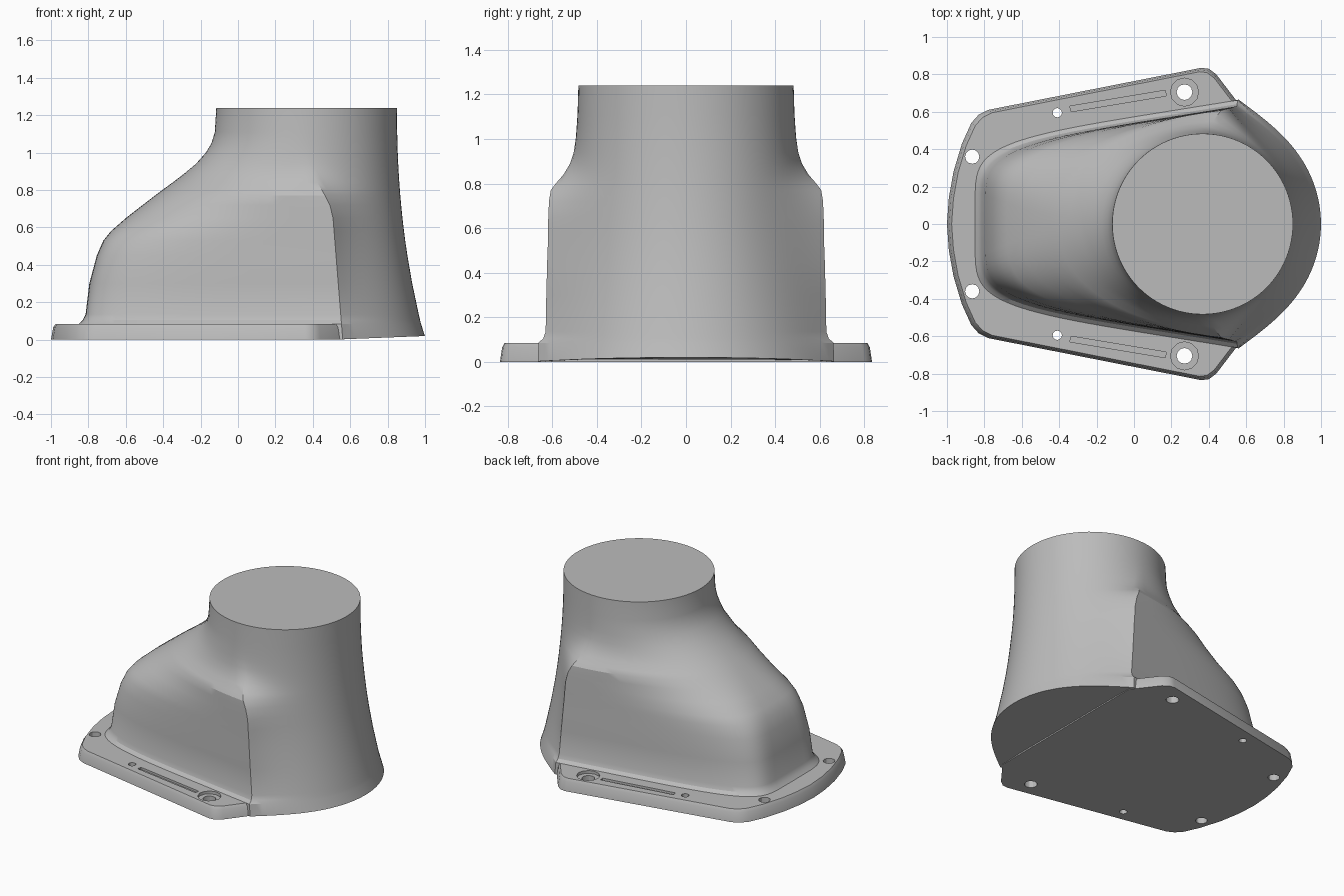
import bpy, bmesh, math
from mathutils import Vector

cube = bpy.data.objects.get("Cube")
if cube:
    bpy.data.objects.remove(cube, do_unlink=True)

grey = bpy.data.materials.new("plain grey")
grey.use_nodes = True
colour = (0.5, 0.5, 0.5, 1)
grey.diffuse_color = colour
grey.node_tree.nodes["Principled BSDF"].inputs["Base Color"].default_value = colour


def add_object(name, bm):
    bmesh.ops.recalc_face_normals(bm, faces=bm.faces[:])
    mesh = bpy.data.meshes.new(name)
    bm.to_mesh(mesh)
    bm.free()
    mesh.materials.append(grey)
    obj = bpy.data.objects.new(name, mesh)
    bpy.context.collection.objects.link(obj)
    return obj


def loft(name, rings):
    """Skin a stack of equal rings and cap both ends."""
    bm = bmesh.new()
    loops = [[bm.verts.new(p) for p in ring] for ring in rings]
    for low, high in zip(loops, loops[1:]):
        for i in range(len(low)):
            bm.faces.new((low[i - 1], low[i], high[i], high[i - 1]))
    bm.faces.new(loops[0])
    bm.faces.new(loops[-1])
    return add_object(name, bm)


def smooth_object(obj, degrees):
    bpy.ops.object.select_all(action="DESELECT")
    obj.select_set(True)
    bpy.context.view_layer.objects.active = obj
    bpy.ops.object.shade_smooth_by_angle(angle=math.radians(degrees))


def ease(low, high, value):
    t = min(1, max(0, (value - low) / (high - low)))
    return t * t * (3 - 2 * t)


HEIGHT = 1.24
FLANGE_TOP = 0.085
NECK_X = 0.367
STEPS = 24


def body_ring(z, toe, width, power):
    """Tapered toe box with flat sides, flared into a round column behind."""
    rise = ease(0.66, 1.0, z)
    middle = (0.56 - 0.08 * z) * (1 - rise) + NECK_X * rise
    slope = 0.16 * (1 - rise)
    back = 0.85 + 0.15 * (1 - z / HEIGHT) ** 2.2
    fillet = 0.03 * min(1, max(0, 1 - (z - FLANGE_TOP) / 0.05)) ** 2
    half = []
    for i in range(STEPS):                          # toe centre to the side
        a = math.pi / 2 * i / STEPS
        reach = (middle - toe + fillet) * math.cos(a) ** (2 / power)
        y = (width + fillet - slope * reach) * math.sin(a) ** (2 / power)
        half.append((middle - reach, y))
    radius = back - NECK_X
    flare = width + fillet - math.sqrt(radius ** 2 - (middle - NECK_X) ** 2)
    start = math.asin((middle - NECK_X) / radius)
    for i in range(STEPS):                          # side to the heel centre
        a = start + (math.pi / 2 - start) * i / STEPS
        x = NECK_X + radius * math.sin(a)
        fade = (back - x) / (back - middle)
        half.append((x, radius * math.cos(a) + flare * fade ** 3))
    half.append((back, 0))
    return [(x, y, z) for x, y in half] + [(x, -y, z) for x, y in half[-2:0:-1]]


# Body: height, toe position, half width, squareness of the toe
sections = [
    (0.002, -0.82, 0.635, 6), (0.085, -0.82, 0.632, 6), (0.105, -0.82, 0.63, 6),
    (0.135, -0.815, 0.63, 6), (0.3, -0.795, 0.627, 5.5), (0.45, -0.755, 0.623, 5),
    (0.53, -0.72, 0.62, 4.5), (0.58, -0.68, 0.62, 4), (0.65, -0.6, 0.618, 3.2),
    (0.72, -0.51, 0.615, 2.7), (0.77, -0.445, 0.607, 2.4), (0.8, -0.405, 0.585, 2.3),
    (0.84, -0.35, 0.55, 2.15), (0.89, -0.285, 0.52, 2.1), (0.94, -0.225, 0.504, 2),
    (1.0, -0.172, 0.495, 2), (1.05, -0.142, 0.491, 2), (1.11, -0.124, 0.487, 2),
    (HEIGHT, -0.116, 0.483, 2),
]
rings = [body_ring(*s) for s in sections]
# The sole lifts slightly towards the heel
rings[0] = [(x, y, z + 0.04 * max(0, x - 0.56)) for x, y, z in rings[0]]
body = loft("body", rings)
smooth_object(body, 25)

# Mounting flange around the toe and both sides
edge = [(-1, 0), (-0.99, 0.14), (-0.965, 0.28), (-0.92, 0.43), (-0.87, 0.54),
        (-0.83, 0.585), (-0.78, 0.61), (0.36, 0.835), (0.4, 0.83), (0.44, 0.8),
        (0.57, 0.63)]
outline = edge + [(x, -y) for x, y in edge[:0:-1]]


def flange_ring(z, inset):
    return [(x * (1 - inset), y * (1 - inset), z) for x, y in outline]


flange = loft("mounting_flange", [flange_ring(0, 0), flange_ring(0.065, 0.012),
                                  flange_ring(FLANGE_TOP, 0.025)])


# Cutters for bolt holes, counterbores and side grooves
def cut(cutter):
    cutter.hide_render = True
    cutter.hide_viewport = True
    mod = flange.modifiers.new("cut", "BOOLEAN")
    mod.operation = "DIFFERENCE"
    mod.solver = "EXACT"
    mod.object = cutter


def hole(name, x, y, radius, bottom):
    def circle(z):
        return [(x + radius * math.cos(math.tau * i / 12),
                 y + radius * math.sin(math.tau * i / 12), z) for i in range(12)]
    cut(loft(name, [circle(bottom), circle(0.2)]))


def groove(name, start, end, width):
    a, b = Vector(start), Vector(end)
    side = (b - a).orthogonal().normalized() * width / 2
    corners = [a - side, b - side, b + side, a + side]
    cut(loft(name, [[(p.x, p.y, z) for p in corners] for z in (0.07, 0.2)]))


for label, s in (("left", 1), ("right", -1)):
    hole(label + "_toe_hole_cutter", -0.865, s * 0.36, 0.038, -0.1)
    hole(label + "_small_hole_cutter", -0.41, s * 0.595, 0.025, -0.1)
    hole(label + "_rear_hole_cutter", 0.27, s * 0.705, 0.042, -0.1)
    hole(label + "_counterbore_cutter", 0.27, s * 0.705, 0.075, 0.065)
    groove(label + "_groove_cutter", (-0.34, s * 0.615), (0.17, s * 0.7), 0.03)

# Apply the cuts, then shade the flange
bpy.context.view_layer.update()
result = bpy.data.meshes.new_from_object(
    flange.evaluated_get(bpy.context.evaluated_depsgraph_get()))
flange.modifiers.clear()
flange.data = result
for obj in [o for o in bpy.data.objects if o.name.endswith("_cutter")]:
    bpy.data.objects.remove(obj, do_unlink=True)
smooth_object(flange, 30)
